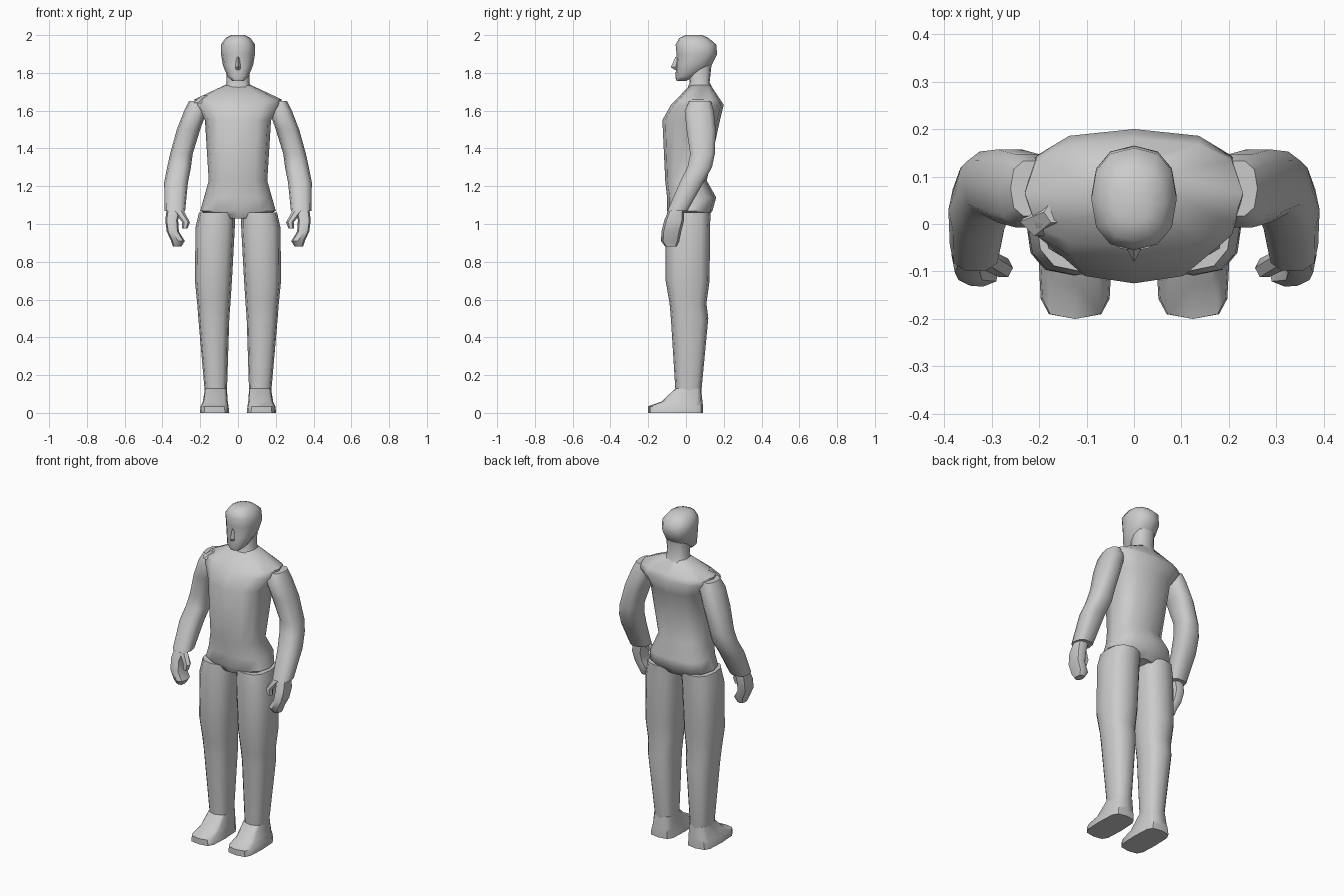
import bpy, bmesh, math

old_cube = bpy.data.objects.get("Cube")
if old_cube:
    bpy.data.objects.remove(old_cube, do_unlink=True)

GREY = (.6, .6, .6, 1)
grey = bpy.data.materials.new("plain_grey")
grey.use_nodes = True
grey.diffuse_color = GREY
grey.node_tree.nodes["Principled BSDF"].inputs["Base Color"].default_value = GREY


def signed_power(value, power):
    return math.copysign(abs(value) ** power, value)


def ring(height, half_width, front, back, x=0):
    """One horizontal cross-section of a body part."""
    return height, half_width, front, back, x


def loft(name, *rings, sides=12, roundness=.75, mirror=1, sharp_angle=50):
    """Skin a closed body part over its cross-sections, bottom to top."""
    bm = bmesh.new()
    loops = []
    for height, half_width, front, back, centre in rings:
        middle, half_depth = (front + back) / 2, (back - front) / 2
        loop = []
        for step in range(sides):
            angle = math.tau * step / sides
            x = centre + half_width * signed_power(math.cos(angle), roundness)
            y = middle + half_depth * signed_power(math.sin(angle), roundness)
            loop.append(bm.verts.new((x * mirror, y, height)))
        loops.append(loop)
    for lower, upper in zip(loops, loops[1:]):
        for step in range(sides):
            following = (step + 1) % sides
            bm.faces.new((lower[step], lower[following], upper[following], upper[step]))
    bm.faces.new(loops[0])
    bm.faces.new(loops[-1])
    bmesh.ops.recalc_face_normals(bm, faces=bm.faces)
    mesh = bpy.data.meshes.new(name)
    bm.to_mesh(mesh)
    bm.free()
    mesh.materials.append(grey)
    part = bpy.data.objects.new(name, mesh)
    bpy.context.collection.objects.link(part)
    bpy.ops.object.select_all(action="DESELECT")
    part.select_set(True)
    bpy.context.view_layer.objects.active = part
    bpy.ops.object.shade_smooth_by_angle(angle=math.radians(sharp_angle))


# Torso: crotch, hips, seat, waist, chest, shoulders, neck base
loft(
    "torso",
    ring(height=1.03, half_width=.13, front=-.08, back=.11),
    ring(height=1.07, half_width=.2, front=-.1, back=.14),
    ring(height=1.14, half_width=.18, front=-.1, back=.16),
    ring(height=1.23, half_width=.155, front=-.11, back=.11),
    ring(height=1.55, half_width=.175, front=-.125, back=.18),
    ring(height=1.63, half_width=.23, front=-.08, back=.2),
    ring(height=1.66, half_width=.23, front=-.05, back=.18),
    ring(height=1.735, half_width=.07, front=.02, back=.13),
)

# Neck, head and nose
loft(
    "neck",
    ring(height=1.7, half_width=.08, front=0, back=.15),
    ring(height=1.75, half_width=.06, front=.02, back=.125),
    ring(height=1.84, half_width=.06, front=.01, back=.135),
)
loft(
    "head",
    ring(height=1.757, half_width=.03, front=-.05, back=0),
    ring(height=1.78, half_width=.055, front=-.057, back=.05),
    ring(height=1.84, half_width=.08, front=-.05, back=.135),
    ring(height=1.9, half_width=.09, front=-.05, back=.165),
    ring(height=1.95, half_width=.09, front=-.055, back=.16),
    ring(height=1.985, half_width=.066, front=-.035, back=.12),
    ring(height=2, half_width=.035, front=0, back=.085),
    roundness=.85,
)
loft(
    "nose",
    ring(height=1.815, half_width=.012, front=-.06, back=-.03),
    ring(height=1.83, half_width=.014, front=-.08, back=-.03),
    ring(height=1.885, half_width=.008, front=-.056, back=-.03),
    sides=4, roundness=1, sharp_angle=30,
)

for side, mirror in (("left", 1), ("right", -1)):
    # Leg: ankle, calf, knee, thigh, hip
    loft(
        side + "_leg",
        ring(height=.1, half_width=.058, front=-.055, back=.08, x=.117),
        ring(height=.5, half_width=.082, front=-.08, back=.118, x=.128),
        ring(height=.58, half_width=.088, front=-.087, back=.108, x=.128),
        ring(height=.7, half_width=.098, front=-.108, back=.125, x=.13),
        ring(height=.98, half_width=.104, front=-.108, back=.127, x=.121),
        ring(height=1.06, half_width=.095, front=-.1, back=.13, x=.112),
        mirror=mirror,
    )

    # Foot: flat sole, low toe, instep, ankle
    loft(
        side + "_foot",
        ring(height=0, half_width=.078, front=-.2, back=.09, x=.124),
        ring(height=.035, half_width=.074, front=-.2, back=.09, x=.124),
        ring(height=.06, half_width=.066, front=-.13, back=.087, x=.12),
        ring(height=.13, half_width=.058, front=-.055, back=.08, x=.117),
        roundness=.5, mirror=mirror,
    )

    # Arm: cuff swung forward, forearm, elbow, upper arm, shoulder
    loft(
        side + "_arm",
        ring(height=1.07, half_width=.054, front=-.1, back=.01, x=.334),
        ring(height=1.22, half_width=.063, front=-.035, back=.095, x=.328),
        ring(height=1.3, half_width=.063, front=.005, back=.14, x=.312),
        ring(height=1.37, half_width=.06, front=.02, back=.155, x=.3),
        ring(height=1.5, half_width=.062, front=0, back=.16, x=.262),
        ring(height=1.6, half_width=.06, front=-.01, back=.15, x=.225),
        ring(height=1.65, half_width=.045, front=.015, back=.135, x=.215),
        sides=10, mirror=mirror,
    )

    # Hand: curled fingers, knuckles, palm, wrist
    loft(
        side + "_hand",
        ring(height=.88, half_width=.022, front=-.11, back=-.05, x=.322),
        ring(height=.91, half_width=.036, front=-.132, back=-.035, x=.318),
        ring(height=.96, half_width=.032, front=-.13, back=-.025, x=.345),
        ring(height=1.02, half_width=.034, front=-.115, back=-.01, x=.351),
        ring(height=1.09, half_width=.038, front=-.085, back=-.01, x=.338),
        sides=8, mirror=mirror,
    )
    loft(
        side + "_thumb",
        ring(height=.975, half_width=.015, front=-.11, back=-.075, x=.282),
        ring(height=1.01, half_width=.02, front=-.115, back=-.07, x=.275),
        ring(height=1.075, half_width=.03, front=-.09, back=-.05, x=.32),
        sides=6, roundness=1, mirror=mirror,
    )

# Fold of cloth on the right shoulder
loft(
    "shoulder_fold",
    ring(height=1.64, half_width=.06, front=-.03, back=.04, x=-.18),
    ring(height=1.68, half_width=.03, front=0, back=.05, x=-.16),
    sides=6, roundness=1, sharp_angle=30,
)
